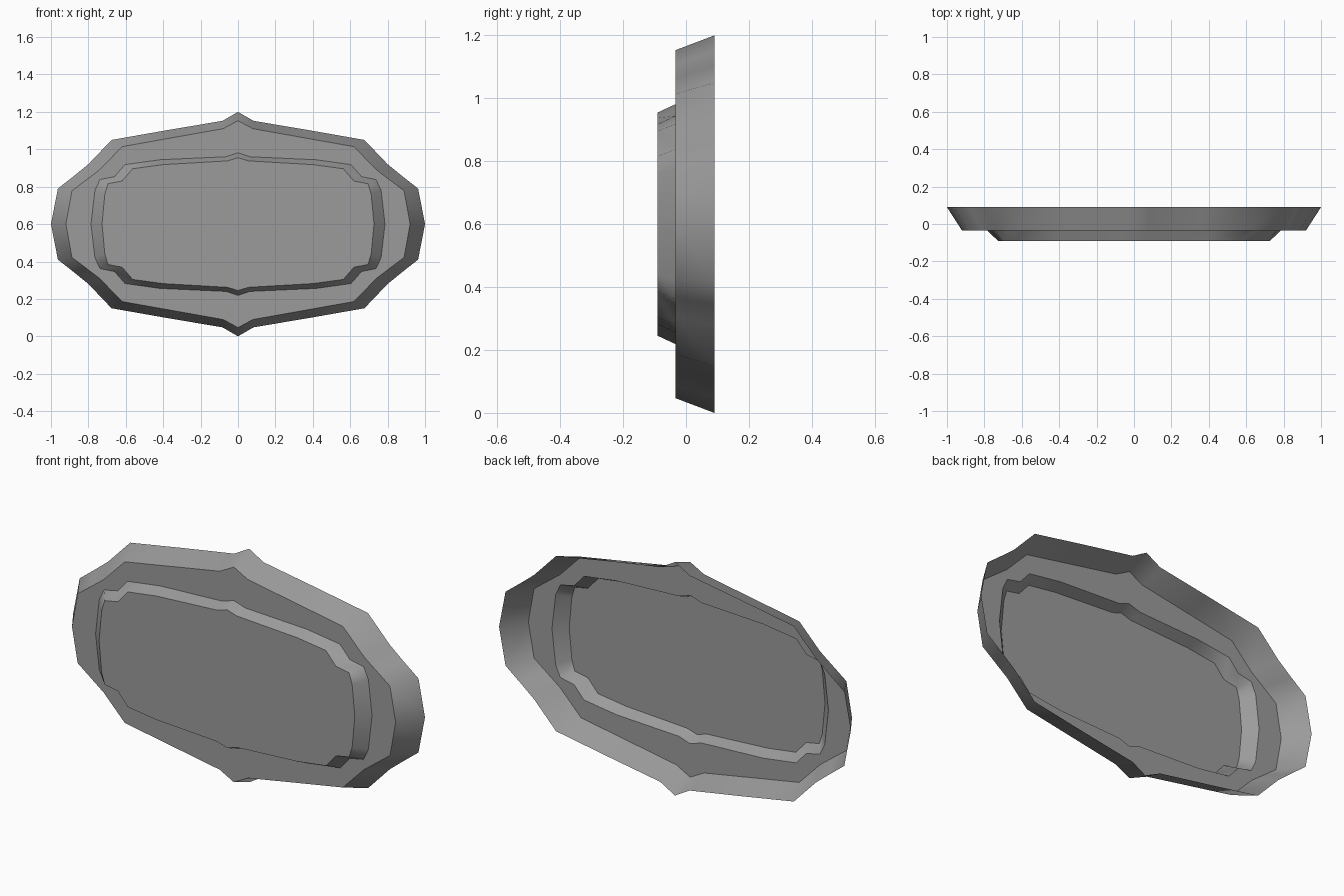
import bpy
import bmesh

cube = bpy.data.objects.get("Cube")
if cube:
    bpy.data.objects.remove(cube, do_unlink=True)

CENTRE_Z = 0.6

# Quarter outlines (x, height above centre), from the top point to the side point
rim_back = [(0, .6), (.083, .552), (.38, .502), (.676, .45),
            (.8, .32), (.88, .255), (.963, .19), (1, 0)]
rim_front = [(0, .553), (.08, .51), (.35, .462), (.62, .414),
             (.74, .29), (.814, .234), (.888, .178), (.92, 0)]
panel_back = [(0, .381), (.064, .36), (.417, .344), (.604, .318),
              (.66, .254), (.738, .238), (.765, .18), (.786, 0)]
panel_front = [(0, .355), (.055, .338), (.4, .318), (.563, .296),
               (.62, .23), (.695, .216), (.712, .16), (.727, 0)]


def full_loop(quarter):
    """Mirror a quarter outline into a closed clockwise loop."""
    half = quarter + [(x, -z) for x, z in quarter[-2::-1]]
    return half + [(-x, z) for x, z in half[-2:0:-1]]


def grey_material():
    mat = bpy.data.materials.new("plain_grey")
    colour = (.33, .33, .33, 1)
    mat.use_nodes = True
    mat.diffuse_color = colour
    bsdf = mat.node_tree.nodes["Principled BSDF"]
    bsdf.inputs["Base Color"].default_value = colour
    bsdf.inputs["Roughness"].default_value = .8
    return mat


def make_part(name, sections, mat, capped=False):
    """Skin consecutive outlines, with crisp outline edges and soft walls."""
    bm = bmesh.new()
    loops = [[bm.verts.new((x, y, CENTRE_Z + z)) for x, z in full_loop(q)]
             for q, y in sections]
    for back, front in zip(loops, loops[1:]):
        n = len(back)
        for i in range(n):
            j = (i + 1) % n
            bm.faces.new((back[j], back[i], front[i], front[j]))
    if capped:
        bm.faces.new(loops[-1][::-1])
    bm.normal_update()
    for face in bm.faces:
        face.smooth = True
    for loop in loops:
        for a, b in zip(loop, loop[1:] + loop[:1]):
            bm.edges.get((a, b)).smooth = False
    # Outward means towards the front on every flat face
    flat = max(bm.faces, key=lambda f: abs(f.normal.y))
    if flat.normal.y > 0:
        bmesh.ops.reverse_faces(bm, faces=bm.faces)
    mesh = bpy.data.meshes.new(name)
    bm.to_mesh(mesh)
    bm.free()
    mesh.materials.append(mat)
    obj = bpy.data.objects.new(name, mesh)
    bpy.context.collection.objects.link(obj)


grey = grey_material()
BACK, STEP, FRONT = .09, -.034, -.09

# Hollow flared rim with its flat border, open at the back
make_part("outer_frame", [(rim_back, BACK), (rim_front, STEP), (panel_back, STEP)], grey)

# Raised centre panel, hollow behind
make_part("centre_panel", [(panel_back, STEP), (panel_front, FRONT)], grey, capped=True)
